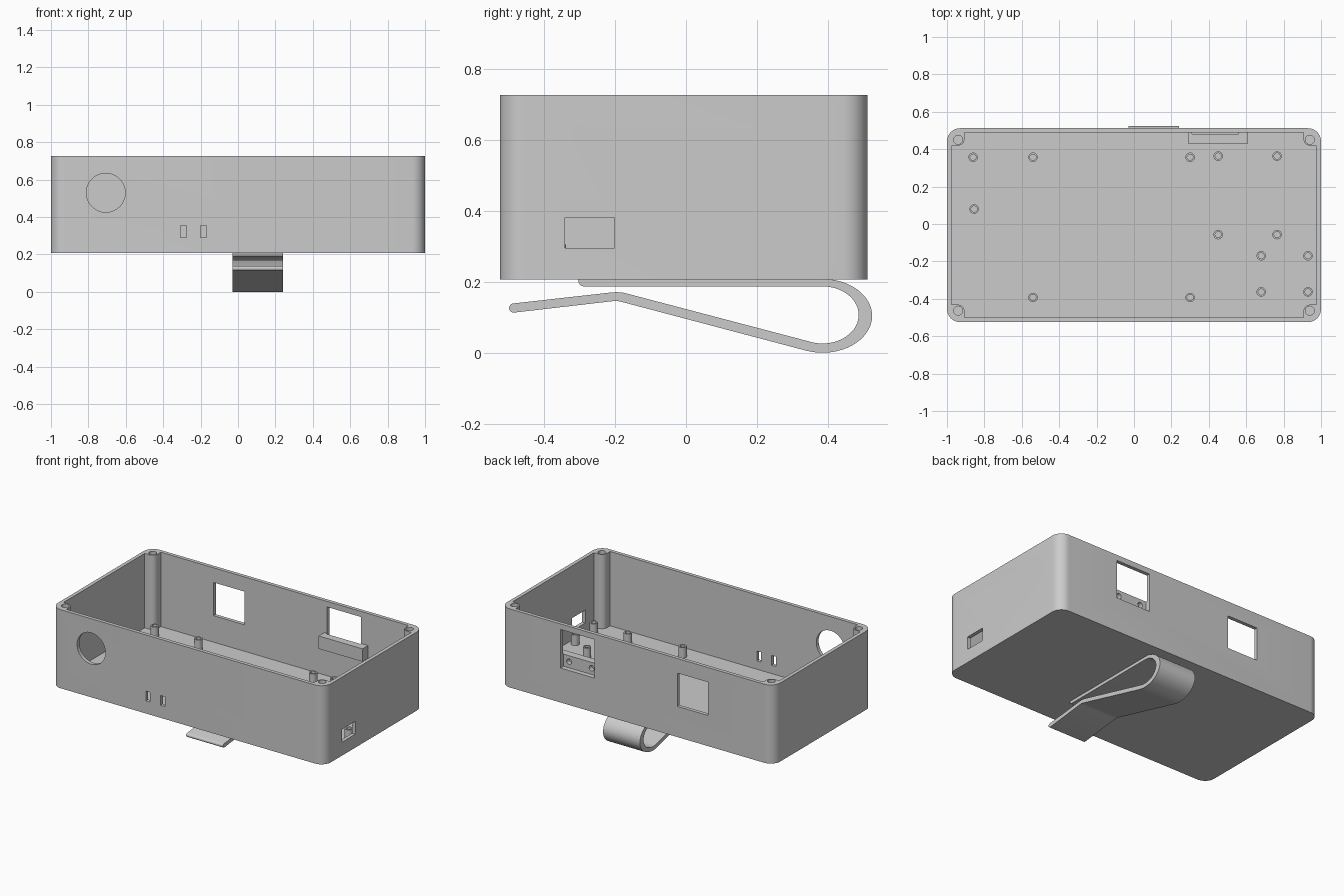
import bpy, bmesh
from math import sin, cos, pi, radians
from mathutils import Matrix

old = bpy.data.objects.get("Cube")
if old:
    bpy.data.objects.remove(old, do_unlink=True)

GREY = (0.6, 0.6, 0.6, 1)
plastic = bpy.data.materials.new("grey plastic")
plastic.use_nodes = True
plastic.diffuse_color = GREY
plastic.node_tree.nodes["Principled BSDF"].inputs["Base Color"].default_value = GREY

# Overall dimensions
BOTTOM, TOP, FLOOR = 0.207, 0.727, 0.235
FRONT, BACK = -0.525, 0.512
MID = (FRONT + BACK) / 2
HALF_Y = (BACK - FRONT) / 2
WALL = 0.024
OVER = 0.05


def finish(name, bm):
    bmesh.ops.recalc_face_normals(bm, faces=bm.faces)
    mesh = bpy.data.meshes.new(name)
    bm.to_mesh(mesh)
    bm.free()
    mesh.materials.append(plastic)
    obj = bpy.data.objects.new(name, mesh)
    bpy.context.collection.objects.link(obj)
    return obj


def prism(name, points, offset):
    """Extrude a closed outline of 3D points along an offset."""
    bm = bmesh.new()
    face = bm.faces.new([bm.verts.new(p) for p in points])
    new = bmesh.ops.extrude_face_region(bm, geom=[face])["geom"]
    bmesh.ops.translate(bm, vec=offset, verts=[v for v in new if isinstance(v, bmesh.types.BMVert)])
    return finish(name, bm)


def box(name, x0, x1, y0, y1, z0, z1):
    return prism(name, [(x0, y0, z0), (x1, y0, z0), (x1, y1, z0), (x0, y1, z0)], (0, 0, z1 - z0))


def cylinder(name, center, r, depth, axis="Z", sides=32):
    bm = bmesh.new()
    bmesh.ops.create_cone(bm, cap_ends=True, segments=sides, radius1=r, radius2=r, depth=depth)
    turn = {"X": Matrix.Rotation(pi / 2, 4, "Y"), "Y": Matrix.Rotation(pi / 2, 4, "X"), "Z": Matrix()}[axis]
    bm.transform(Matrix.Translation(center) @ turn)
    return finish(name, bm)


def cut(target, cutters):
    bpy.context.view_layer.objects.active = target
    for c in cutters:
        c.hide_render = True
        mod = target.modifiers.new("cut", "BOOLEAN")
        mod.operation, mod.solver, mod.object = "DIFFERENCE", "EXACT", c
        bpy.ops.object.modifier_apply(modifier=mod.name)
        bpy.data.objects.remove(c, do_unlink=True)


def smooth(obj):
    bpy.ops.object.select_all(action="DESELECT")
    obj.select_set(True)
    bpy.context.view_layer.objects.active = obj
    bpy.ops.object.shade_smooth_by_angle(angle=radians(30))


def arc(cx, cy, rx, ry, a0, a1, n=10):
    angles = [radians(a0 + (a1 - a0) * i / n) for i in range(n + 1)]
    return [(cx + rx * cos(a), cy + ry * sin(a)) for a in angles]


# Case body with rounded upright corners
CORNERS = [(1, 1, 0), (-1, 1, 90), (-1, -1, 180), (1, -1, 270)]
R = 0.07
outline, hollow = [], []
POST, PR = 0.07, 0.038
IX, IY = 1 - WALL, HALF_Y - WALL
for sx, sy, a in CORNERS:
    outline += arc(sx * (1 - R), MID + sy * (HALF_Y - R), R, R, a, a + 90)
    # The hollow steps round a screw post in each corner
    ends = [(sx * IX, MID + sy * (IY - POST)), (sx * (IX - POST), MID + sy * IY)]
    if sx != sy:
        ends.reverse()
    px, py = sx * (IX - POST + PR), MID + sy * (IY - POST + PR)
    hollow += [ends[0]] + arc(px, py, PR, PR, a + 270, a + 180) + [ends[1]]

case = prism("case", [(x, y, BOTTOM) for x, y in outline], (0, 0, TOP - BOTTOM))
cutters = [prism("hollow_cutter", [(x, y, FLOOR) for x, y in hollow], (0, 0, TOP - FLOOR + OVER))]

# Screw holes in the corner posts
for sx, sy, _ in CORNERS:
    cutters.append(cylinder("screw_cutter", (sx * 0.94, MID + sy * 0.457, TOP - 0.1), 0.024, 0.3))

# Openings in the front wall
cutters.append(cylinder("round_cutter", (-0.707, FRONT, 0.53), 0.104, 0.1, "Y", 48))
for x in (-0.291, -0.184):
    cutters.append(box("slot_cutter", x - 0.016, x + 0.016, FRONT - OVER, FRONT + OVER, 0.29, 0.355))

# Openings in the right-hand end wall
cutters.append(box("port_cutter", 1 - OVER, 1 + OVER, -0.341, -0.202, 0.296, 0.381))
for y, z, r in ((-0.275, 0.599, 0.028), (0.297, 0.595, 0.025)):
    cutters.append(cylinder("end_hole_cutter", (1, y, z), r, 0.1, "X"))

# Windows in the back wall
WINDOW = (0.31, 0.56, 0.48, BACK + OVER, 0.435, 0.69)
cutters.append(box("square_window_cutter", -0.52, -0.295, BACK - OVER, BACK + OVER, 0.41, 0.63))
cutters.append(box("tall_window_cutter", *WINDOW))
cut(case, cutters)
smooth(case)

# Mounting ledge behind the tall window, with two blind screw holes
ledge = box("window_ledge", 0.29, 0.61, 0.43, 0.495, 0.43, 0.515)
ledge_cutters = [box("ledge_cutter", *WINDOW)]
for x in (0.355, 0.52):
    ledge_cutters.append(cylinder("ledge_hole_cutter", (x, 0.48, 0.476), 0.018, 0.06, "Y", 24))
cut(ledge, ledge_cutters)
smooth(ledge)

# Hollow circuit board standoffs
SPOTS = [(-0.86, 0.357), (-0.54, 0.357), (0.3, 0.357), (0.45, 0.363), (0.765, 0.363),
         (-0.855, 0.08), (0.45, -0.057), (0.765, -0.057), (0.68, -0.17), (0.93, -0.17),
         (0.68, -0.363), (0.93, -0.363), (0.3, -0.393), (-0.54, -0.393)]
for x, y in SPOTS:
    post = cylinder("standoff", (x, y, 0.267), 0.025, 0.076, "Z", 24)
    cut(post, [cylinder("bore_cutter", (x, y, 0.287), 0.016, 0.1, "Z", 24)])
    smooth(post)

# Belt clip: a bent strip drawn in side profile
clip = [(-0.305, BOTTOM)]
clip += arc(0.385, 0.104, 0.14, 0.104, 80, -108, 28)
clip += [(-0.18, 0.143), (-0.195, 0.146), (-0.21, 0.145)]
clip += arc(-0.486, 0.126, 0.013, 0.013, 270, 100, 8)
clip += [(-0.21, 0.17), (-0.195, 0.171), (-0.175, 0.169)]
clip += arc(0.385, 0.1065, 0.102, 0.0805, -105, 90, 28)
clip += arc(-0.288, 0.202, 0.015, 0.015, 270, 190, 5)
belt_clip = prism("belt_clip", [(-0.03, y, z) for y, z in clip], (0.27, 0, 0))
smooth(belt_clip)
